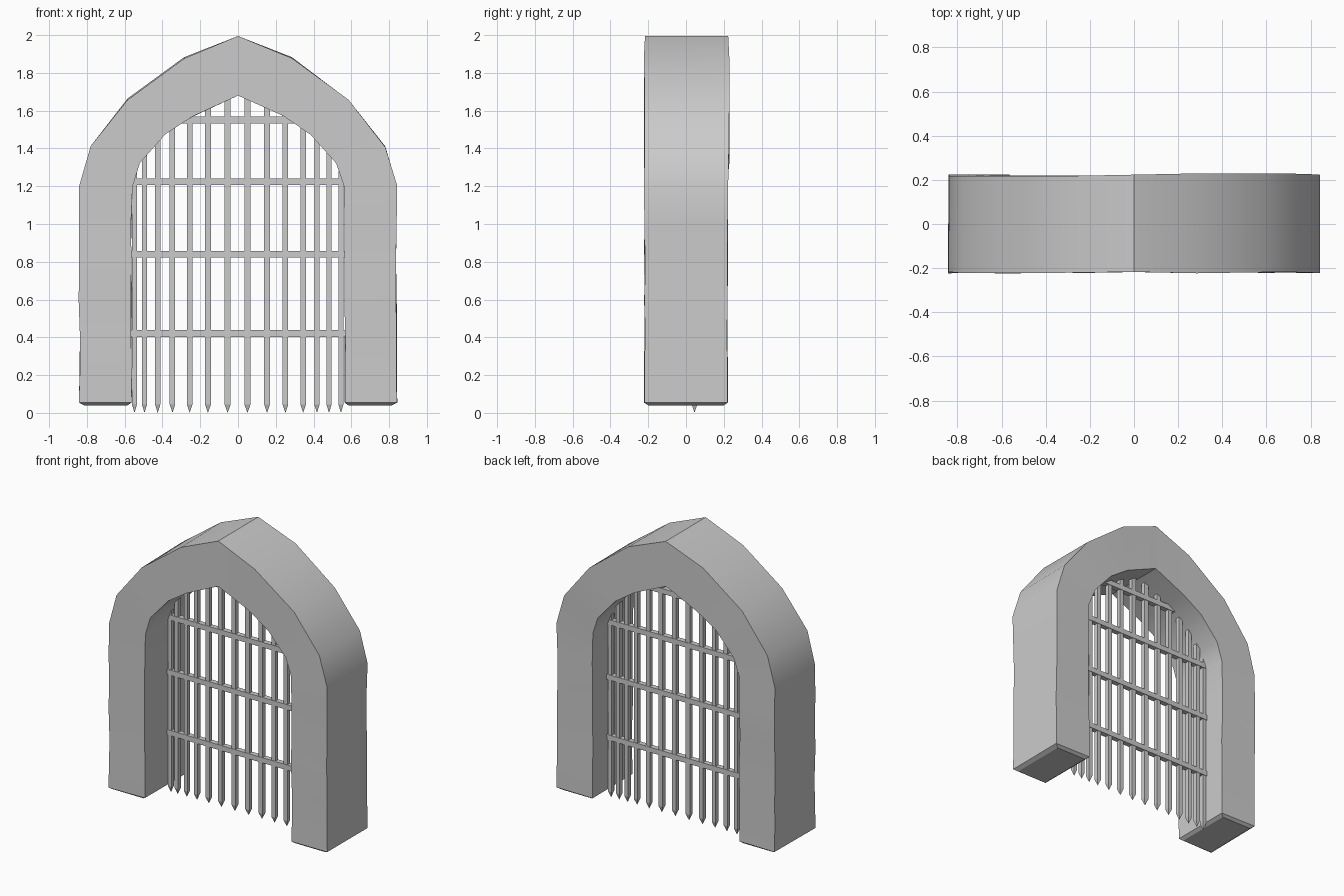
import bpy, bmesh, random

if "Cube" in bpy.data.objects:
    bpy.data.objects.remove(bpy.data.objects["Cube"])

random.seed(4)
YF, YB = -0.22, 0.22          # front and back of the stone
BAR_Y = 0.045                 # plane of the grille

# Half profile of the arch curve: (outer x, outer z, inner x, inner z)
curve = [(0.84, 1.20, 0.562, 1.20), (0.78, 1.41, 0.52, 1.325),
         (0.585, 1.66, 0.385, 1.475), (0.285, 1.88, 0.24, 1.572)]
leg_z = [0.055, 0.22, 0.40, 0.60, 0.80, 1.00]


def finish(bm, name):
    bmesh.ops.recalc_face_normals(bm, faces=bm.faces)
    me = bpy.data.meshes.new(name)
    bm.to_mesh(me)
    bm.free()
    ob = bpy.data.objects.new(name, me)
    bpy.context.collection.objects.link(ob)
    return ob


# Stone arch: one swept band with slightly worn corners
half = [(0.84, z, 0.565, z) for z in leg_z] + curve
half.insert(0, (0.815, 0.04, 0.585, 0.04))
left = [(-a, b, -c, d) for a, b, c, d in half]
stations = left + [(0, 1.995, 0, 1.68)] + half[::-1]

bm = bmesh.new()
rings = []
last = len(stations) - 1
for i, (ox, oz, ix, iz) in enumerate(stations):
    end = i in (0, last)
    inset = 0.02 if end else 0.0
    wear = 0.0 if end else 0.004
    j = lambda: random.uniform(-wear, wear)
    back = YB - inset + (0.006 if 0.25 < ox < 0.8 else 0)
    pts = [(ox, YF + inset, oz), (ox, back, oz), (ix, back, iz), (ix, YF + inset, iz)]
    rings.append([bm.verts.new((x + j() * (oz < 1.3), y + j(), z + j() * (0.2 < oz < 1.9)))
                  for x, y, z in pts])
for a, b in zip(rings, rings[1:]):
    for k in range(4):
        n = (k + 1) % 4
        bm.faces.new((a[k], a[n], b[n], b[k]))
bm.faces.new(rings[0])
bm.faces.new(rings[-1])
arch = finish(bm, "stone_arch")
bpy.context.view_layer.objects.active = arch
arch.select_set(True)
bpy.ops.object.shade_smooth_by_angle(angle=0.5)


def inner_height(x):
    """Height of the opening at a given distance from the centre."""
    pts = [(0, 1.68)] + [(c[2], c[3]) for c in curve[::-1]]
    x = abs(x)
    for (x0, z0), (x1, z1) in zip(pts, pts[1:]):
        if x <= x1:
            return z0 + (z1 - z0) * (x - x0) / (x1 - x0)
    return 1.2


# Upright bars with pointed lower ends
bar_x = [-0.548, -0.495, -0.425, -0.347, -0.256, -0.159, -0.055,
         0.05, 0.154, 0.251, 0.345, 0.418, 0.482, 0.545]
bm = bmesh.new()
for x in bar_x:
    w = 0.0165 - 0.006 * abs(x)
    top = inner_height(x) + 0.03
    rings = [[bm.verts.new((x + sx * w, BAR_Y + sy * 0.015, z))
              for sx, sy in ((-1, -1), (1, -1), (1, 1), (-1, 1))] for z in (0.045, top)]
    tip = bm.verts.new((x, BAR_Y, 0.0))
    for k in range(4):
        n = (k + 1) % 4
        bm.faces.new((rings[0][k], rings[0][n], rings[1][n], rings[1][k]))
        bm.faces.new((rings[0][n], rings[0][k], tip))
    bm.faces.new(rings[1])
finish(bm, "upright_bars")

# Cross bars
bm = bmesh.new()
for z, hw in ((0.42, 0.575), (0.84, 0.575), (1.224, 0.57), (1.55, 0.31)):
    made = bmesh.ops.create_cube(bm, size=1)["verts"]
    for v in made:
        v.co = (v.co.x * 2 * hw, BAR_Y + v.co.y * 0.036, z + v.co.z * 0.036)
finish(bm, "cross_bars")
